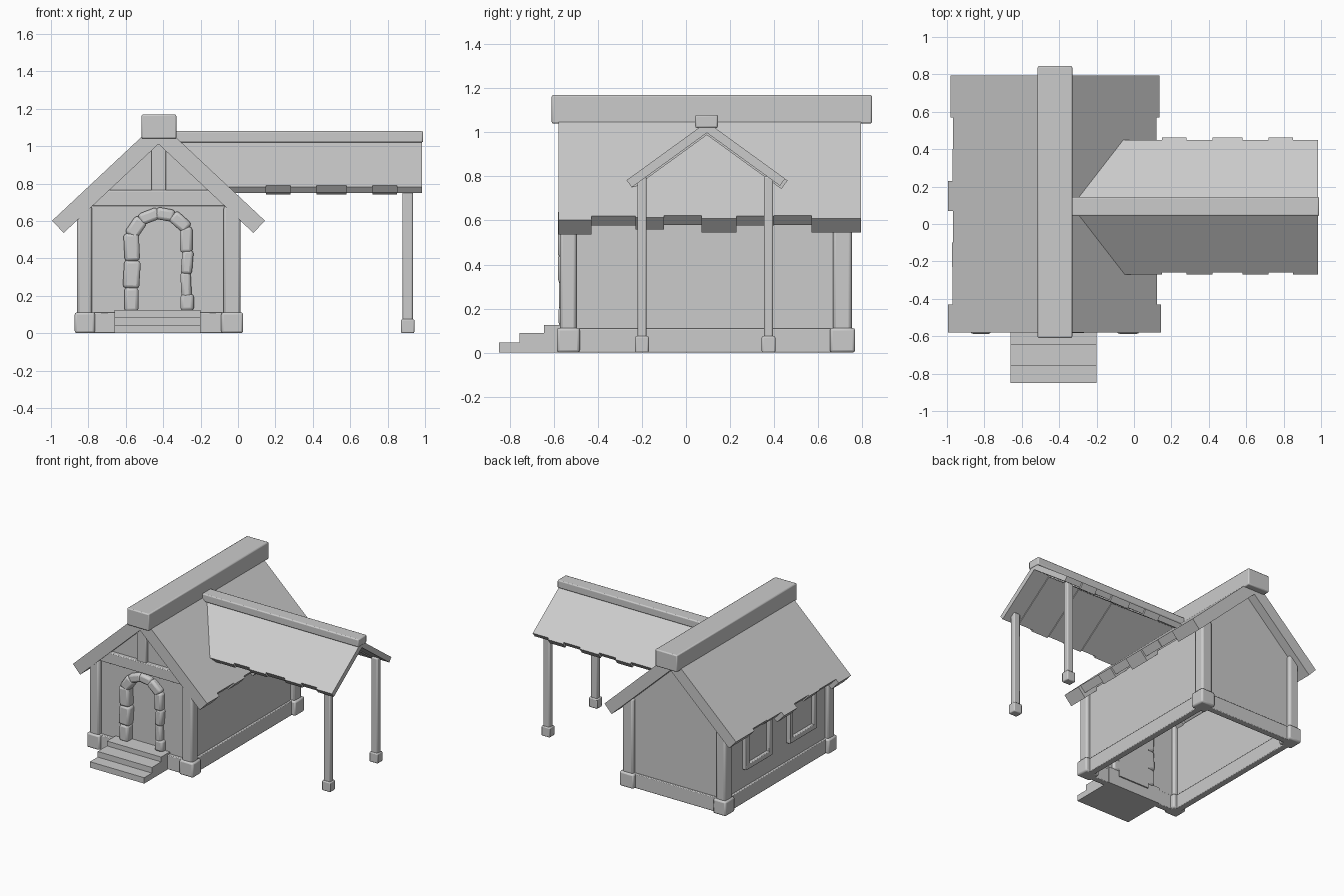
import bpy, bmesh, math, random
from mathutils import Matrix

if "Cube" in bpy.data.objects:
    bpy.data.objects.remove(bpy.data.objects["Cube"])

random.seed(4)
CX = -0.425          # house centre line
WY = 0.095           # wing centre line


def finish(name, bm, bevel=0, angle=35):
    bmesh.ops.recalc_face_normals(bm, faces=bm.faces)
    me = bpy.data.meshes.new(name)
    bm.to_mesh(me)
    bm.free()
    ob = bpy.data.objects.new(name, me)
    bpy.context.collection.objects.link(ob)
    if bevel:
        m = ob.modifiers.new("bevel", 'BEVEL')
        m.width, m.segments = bevel, 2
    bpy.ops.object.select_all(action='DESELECT')
    ob.select_set(True)
    bpy.context.view_layer.objects.active = ob
    bpy.ops.object.shade_smooth_by_angle(angle=math.radians(angle))
    return ob


def box(name, x, y, z, bevel=0, tilt=0):
    bm = bmesh.new()
    size = [b - a for a, b in (x, y, z)]
    mid = [(a + b) / 2 for a, b in (x, y, z)]
    bmesh.ops.create_cube(bm, size=1, matrix=Matrix.Translation(mid)
                          @ Matrix.Rotation(tilt, 4, 'Y') @ Matrix.Diagonal((*size, 1)))
    return finish(name, bm, bevel)


def prism(name, pts, y0, y1, bevel=0):
    bm = bmesh.new()
    f = bm.faces.new([bm.verts.new((x, y0, z)) for x, z in pts])
    ext = bmesh.ops.extrude_face_region(bm, geom=[f])
    for v in ext["geom"]:
        if isinstance(v, bmesh.types.BMVert):
            v.co.y = y1
    return finish(name, bm, bevel)


def loft(name, rings):
    bm = bmesh.new()
    vs = [[bm.verts.new(p) for p in r] for r in rings]
    n = len(rings[0])
    for a, b in zip(vs, vs[1:]):
        for i in range(n):
            j = (i + 1) % n
            bm.faces.new((a[i], a[j], b[j], b[i]))
    for r in (vs[0], vs[-1]):       # end caps, one half each
        bm.faces.new((r[0], r[1], r[4], r[5]))
        bm.faces.new((r[1], r[2], r[3], r[4]))
    return finish(name, bm)


def gable(half, eave_z, slope, thick, left, right):
    """Roof cross-section; left and right lengthen the eaves along the slope."""
    k = math.hypot(1, slope)
    apex = eave_z + half * slope
    top = lambda s, e: (s * (half + e / k), eave_z - e * slope / k)
    low = lambda s, e: (s * (half + e / k - thick * slope / k), eave_z - (e * slope + thick) / k)
    return [top(-1, left), (0, apex), top(1, right), low(1, right), (0, apex - thick * k), low(-1, left)]


# main roof: strips with stepped eaves, (y end, left extra, right extra, thickness)
strips = [(-0.43, 0.012, 0.012, 0.09), (-0.23, -0.02, -0.015, 0.06), (-0.1, -0.015, -0.005, 0.075),
          (0.07, -0.025, -0.02, 0.06), (0.23, 0.012, 0.0, 0.09), (0.4, -0.02, -0.015, 0.06),
          (0.57, -0.025, -0.02, 0.06), (0.795, -0.005, 0.0, 0.088)]
rings, y = [], -0.58
for y1, l, r, t in strips:
    p = gable(0.56, 0.61, 0.937, t, l, r)
    rings += [[(CX + a, yy, z) for a, z in p] for yy in (y, y1)]
    y = y1
loft("main_roof", rings)
box("main_ridge_beam", (-0.515, -0.33), (-0.61, 0.845), (1.04, 1.17), 0.008)

# wing roof, trimmed against the main roof slope
rings, x = [], None
for i, x1 in enumerate((0.15, 0.28, 0.42, 0.58, 0.72, 0.85, 0.985)):
    e = 0.014 * (i % 2)
    p = gable(0.355, 0.79, 0.725, 0.04 + 0.008 * (i % 2), 0.012 - e, e)
    for end in (x, x1):
        rings.append([(CX + (1.134 - z) / 0.937 - 0.03 if end is None else end, WY + a, z) for a, z in p])
    x = x1
loft("wing_roof", rings)
box("wing_ridge_beam", (-0.36, 0.99), (0.042, 0.145), (1.02, 1.08), 0.008)
for side, py in (("front", -0.2), ("back", 0.375)):
    box(f"wing_{side}_post", (0.88, 0.935), (py - 0.021, py + 0.021), (0.05, 0.8), 0.008)
    box(f"wing_{side}_post_base", (0.872, 0.943), (py - 0.031, py + 0.031), (0, 0.075), 0.007)

# corner posts with bases
for sx, px, w in (("left", -0.82, 0.04), ("right", -0.032, 0.045)):
    for sy, py, d in (("front", -0.535, 0.038), ("back", 0.71, 0.043)):
        box(f"{sy}_{sx}_post", (px - w, px + w), (py - d, py + d), (0.08, 0.68), 0.014)
        box(f"{sy}_{sx}_post_base", (px - w - 0.013, px + w + 0.015),
            (py - d - 0.014, py + d + 0.015), (0, 0.112), 0.012)

# walls, open underneath; the front one has an arched doorway
shape = [(CX + 0.395, 0.08), (CX + 0.395, 0.66), (CX, 1.03), (CX - 0.395, 0.66), (CX - 0.395, 0.08)]
door = [(-0.55, 0.08), (-0.55, 0.53), (-0.5, 0.6), (-0.42, 0.63), (-0.34, 0.6), (-0.29, 0.53), (-0.29, 0.08)]
prism("front_wall", shape + door, -0.54, -0.52)
prism("back_wall", shape, 0.705, 0.725)
box("left_wall", (-0.83, -0.81), (-0.53, 0.715), (0.08, 0.66))
box("right_wall", (-0.04, -0.02), (-0.53, 0.715), (0.08, 0.66))
prism("door", door, -0.515, -0.5)

# plinth rails
box("front_left_plinth", (-0.8, -0.64), (-0.565, -0.515), (0, 0.11), 0.005)
box("front_right_plinth", (-0.22, -0.06), (-0.565, -0.515), (0, 0.11), 0.005)
box("back_plinth", (-0.8, -0.06), (0.69, 0.74), (0, 0.11), 0.005)
box("left_plinth", (-0.845, -0.795), (-0.51, 0.68), (0, 0.11), 0.005)
box("right_plinth", (-0.055, -0.005), (-0.51, 0.68), (0, 0.11), 0.005)

# gable timber
prism("gable_cross_beam", [(-0.8, 0.68), (-0.05, 0.68), (-0.13, 0.765), (-0.72, 0.765)], -0.57, -0.53, 0.006)
box("gable_king_post", (-0.463, -0.385), (-0.565, -0.53), (0.75, 1.05), 0.006)

# stones around the doorway: (x, z, width, height, tilt)
stones = [(-0.57, 0.18, 0.075, 0.13, 0), (-0.568, 0.315, 0.088, 0.15, 0.06), (-0.568, 0.46, 0.082, 0.15, -0.05),
          (-0.545, 0.565, 0.075, 0.11, 0.6), (-0.475, 0.625, 0.065, 0.11, 1.2), (-0.39, 0.635, 0.065, 0.1, 1.75),
          (-0.31, 0.595, 0.07, 0.11, 2.3), (-0.277, 0.5, 0.066, 0.14, 0), (-0.272, 0.38, 0.06, 0.13, 0.08),
          (-0.278, 0.26, 0.055, 0.14, -0.05), (-0.272, 0.165, 0.072, 0.09, 0)]
for i, (sx, sz, w, h, a) in enumerate(stones):
    f = -0.575 - random.random() * 0.008
    box(f"door_stone_{i + 1}", (sx - w / 2, sx + w / 2), (f, -0.5), (sz - h / 2, sz + h / 2), 0.017, a)

# entrance steps as one stepped block
bm = bmesh.new()
prof = [(-0.85, 0), (-0.85, 0.045), (-0.757, 0.045), (-0.757, 0.088), (-0.645, 0.088),
        (-0.645, 0.125), (-0.51, 0.125), (-0.51, 0)]
face = bm.faces.new([bm.verts.new((-0.66, a, b)) for a, b in prof])
for v in bmesh.ops.extrude_face_region(bm, geom=[face])["geom"]:
    if isinstance(v, bmesh.types.BMVert):
        v.co.x = -0.2
finish("entrance_steps", bm)

# two framed windows in the left wall
for i, (a, b) in enumerate(((-0.36, -0.03), (0.18, 0.5))):
    n = f"window_{i + 1}"
    box(n + "_pane", (-0.838, -0.825), (a + 0.02, b - 0.02), (0.28, 0.62))
    for part, ys, zs in (("sill", (a, b), (0.25, 0.29)), ("lintel", (a, b), (0.6, 0.64)),
                         ("front_jamb", (a, a + 0.04), (0.28, 0.61)), ("back_jamb", (b - 0.04, b), (0.28, 0.61))):
        box(f"{n}_{part}", (-0.862, -0.82), ys, zs, 0.005)
